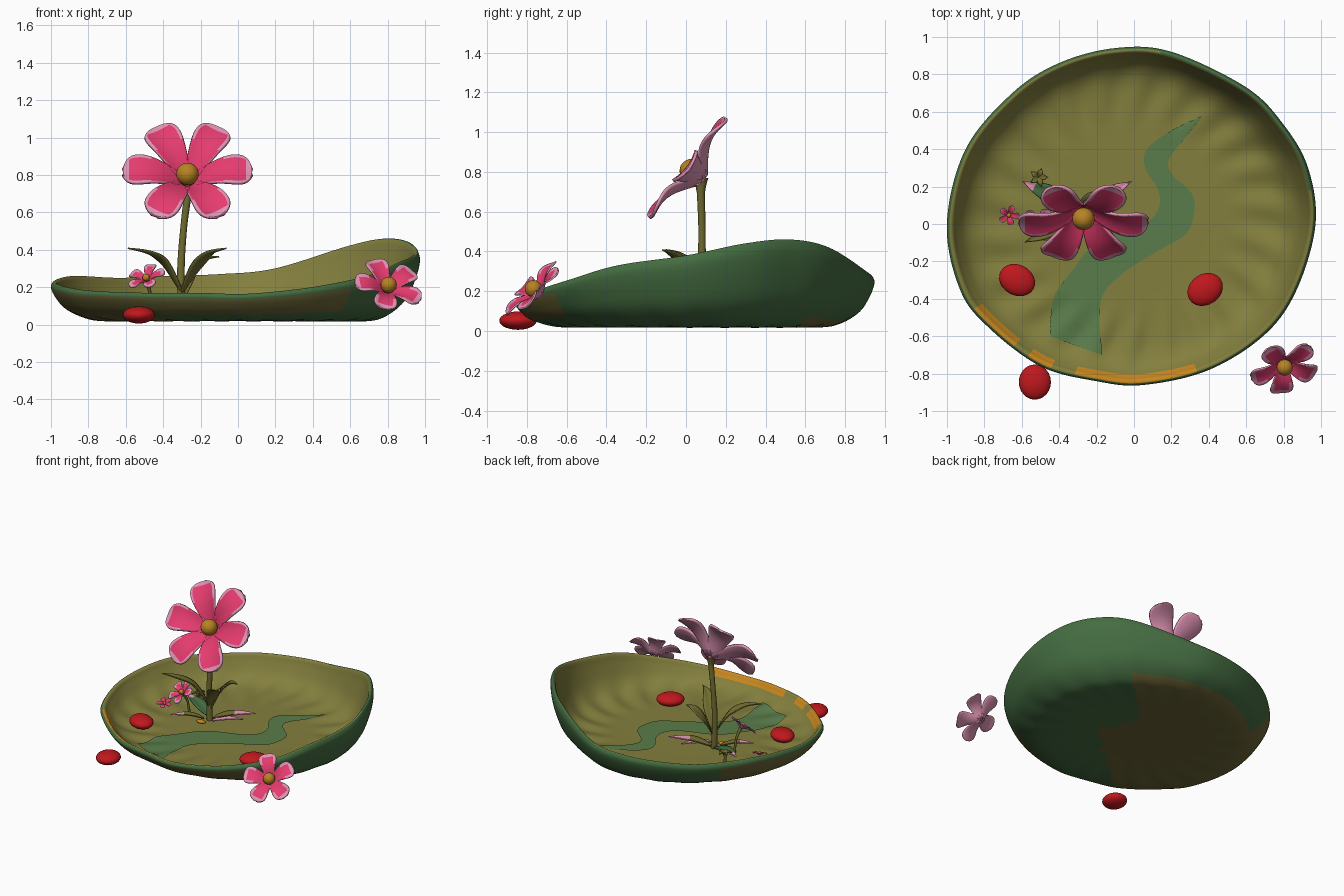
import bpy, bmesh
from math import sin, cos, pi, atan2, degrees, radians, sqrt
from mathutils import Vector, Matrix
from mathutils.bvhtree import BVHTree

cube = bpy.data.objects.get("Cube")
if cube:
    bpy.data.objects.remove(cube)


def material(name, *srgb):
    col = [(c / 255) ** 2.2 for c in srgb] + [1]
    m = bpy.data.materials.new(name)
    m.use_nodes = True
    m.diffuse_color = col
    m.node_tree.nodes["Principled BSDF"].inputs["Base Color"].default_value = col
    return m


OLIVE = material("olive", 130, 126, 64)
GREEN = material("leaf_green", 70, 108, 67)
BROWN = material("brown", 106, 100, 57)
ORANGE = material("orange", 198, 134, 36)
RIVER = material("river_green", 90, 123, 76)
PINK = material("hot_pink", 228, 62, 110)
PALE = material("pale_pink", 222, 146, 178)
RED = material("red", 190, 30, 34)
GOLD = material("gold", 182, 130, 40)
STEM = material("stem_olive", 112, 108, 52)


def make(name, verts, faces, mats, rule=None, thick=0):
    """Mesh object; rule(face number) gives the material slot."""
    me = bpy.data.meshes.new(name)
    me.from_pydata([tuple(v) for v in verts], [], faces)
    for m in mats:
        me.materials.append(m)
    for p in me.polygons:
        p.use_smooth = True
        p.material_index = rule(p.index) if rule else 0
    bm = bmesh.new()
    bm.from_mesh(me)
    bmesh.ops.remove_doubles(bm, verts=bm.verts, dist=0.0002)
    bm.to_mesh(me)
    bm.free()
    ob = bpy.data.objects.new(name, me)
    bpy.context.collection.objects.link(ob)
    if thick:
        mod = ob.modifiers.new("thickness", "SOLIDIFY")
        mod.thickness = thick
        mod.material_offset = mod.material_offset_rim = len(mats) - 1
    return ob


def spline(pts, n, closed=False):
    """Smooth curve through points, n samples per span."""
    pts = [Vector(p) for p in pts]
    count, out = len(pts), []
    get = lambda i: pts[i % count] if closed else pts[min(max(i, 0), count - 1)]
    for i in range(count if closed else count - 1):
        a, b, c, d = (get(i + k) for k in (-1, 0, 1, 2))
        for k in range(n):
            t = k / n
            out.append(b + (c - a) * t / 2 + (a * 2 - b * 5 + c * 4 - d) * t * t / 2
                       + (b * 3 - a - c * 3 + d) * t ** 3 / 2)
    return out if closed else out + [pts[-1]]


def grid(rows, cols, wrap=False):
    faces = []
    for i in range(rows - 1):
        for j in range(cols if wrap else cols - 1):
            k = (j + 1) % cols
            faces.append((i * cols + j, (i + 1) * cols + j, (i + 1) * cols + k, i * cols + k))
    return faces


# Leaf bowl: uneven rim swept through one section, outside to inside
RIM = [(.97, 0, .38), (.93, .3, .44), (.8, .53, .46), (.6, .73, .42), (.2, .92, .3), (-.1, .94, .27),
       (-.4, .86, .26), (-.65, .7, .25), (-.9, .4, .26), (-1, 0, .23), (-.93, -.35, .2), (-.78, -.55, .18),
       (-.5, -.76, .17), (-.2, -.84, .17), (.05, -.86, .165), (.4, -.78, .2), (.7, -.59, .26), (.87, -.35, .33)]
# section: share of radius, base height, share of rim height
FLOOR = .055
SECTION = [(0, .02, 0), (.4, .02, 0), (.7, .02, 0), (.82, .02, .08), (.92, .02, .3), (.975, .02, .6),
           (1, .02, .85), (.993, .02, .97), (.98, .04, 1), (.965, FLOOR, .95), (.945, FLOOR, .74),
           (.89, FLOOR, .34), (.8, FLOOR, .1), (.65, FLOOR, .02), (.4, FLOOR, 0), (0, FLOOR, 0)]
STEPS = 4
rim = spline(RIM, 12, True)
section = spline(SECTION, STEPS)
mid = Vector((0, .03))
verts = []
for s, base, h in section:
    for p in rim:
        xy = mid + (p.xy - mid) * s
        z = base + h * (p.z - base)
        if .55 < s < .95:
            a = atan2(p.y, p.x)
            z += (.009 if base > .04 else .003) * sin(22 * a + 7 * s) * sin(pi * (s - .55) / .4)
        verts.append((xy.x, xy.y, z))


def bowl_slot(f):
    ring, j = divmod(f, len(rim))
    h = section[ring].z
    a = degrees(atan2(rim[j].y, rim[j].x)) % 360
    lip = 8 if 10 < a < 80 else 7
    if ring >= lip * STEPS + 2:
        dash = 207 < a < 225 or 231 < a < 240 or 247 < a < 293
        return 3 if dash and ring < 10 * STEPS + 1 else 0
    if h < .1:
        x, y, z = verts[f]
        across, back = (y - x) / sqrt(2), (x + y) / sqrt(2)
        return 2 if across > (.05 if back > .1 else -.2) else 1
    return 2 if 140 < a < 235 and h < .85 or 235 <= a < 312 and .2 < h < .75 else 1


bowl = make("leaf_bowl", verts, [f[::-1] for f in grid(len(section), len(rim), True)],
            [OLIVE, GREEN, BROWN, ORANGE], bowl_slot)
bm = bmesh.new()
bm.from_mesh(bowl.data)
tree = BVHTree.FromBMesh(bm)
bm.free()


def ground(x, y):
    return tree.ray_cast(Vector((x, y, 2)), Vector((0, 0, -1)))[0].z


# Winding stream laid on the bowl floor
LEFT = [(.37, .58), (.2, .5), (.07, .4), (.06, .3), (.13, .18), (.13, .08), (.05, 0), (-.2, -.1),
        (-.33, -.25), (-.43, -.4), (-.45, -.6)]
RIGHT = [(.37, .58), (.29, .48), (.19, .35), (.2, .27), (.31, .16), (.32, .05), (.27, -.06), (.1, -.16),
         (-.08, -.28), (-.18, -.42), (-.17, -.7)]
verts = []
for a, b in zip(spline(LEFT, 8), spline(RIGHT, 8)):
    for k in range(13):
        p = a.lerp(b, k / 12)
        verts.append((p.x, p.y, ground(p.x, p.y) + .008))
make("stream", verts, grid(len(verts) // 13, 13), [RIVER])


def ball(name, loc, size, mat, turn=0):
    bpy.ops.mesh.primitive_uv_sphere_add(segments=24, ring_count=14, location=loc, rotation=(0, 0, turn))
    ob = bpy.context.object
    ob.name = name
    ob.scale = size
    ob.data.materials.append(mat)
    bpy.ops.object.shade_smooth()


# Red pebbles and a fallen bud on the floor
ball("pebble_front", (-.53, -.845, .052), (.086, .094, .046), RED)
for name, x, y, turn in (("pebble_right", -.625, -.3, -.5), ("pebble_left", .38, -.35, .6)):
    ball(name, (x, y, ground(x, y) + .035), (.1, .082, .045), RED, turn)
ball("fallen_bud", (-.32, 0, ground(-.32, 0) + .01), (.035, .022, .012), ORANGE)


def flower(name, loc, normal, radius, petals, start, core, wide, edge):
    n = Vector(normal).normalized()
    right = Vector((0, 0, 1)).cross(n).normalized()
    frame = Matrix((right, n.cross(right), n)).transposed()
    rows, cols = 15, 13
    verts, faces = [], []
    for k in range(petals):
        turn = Matrix.Rotation(radians(start) + k * 2 * pi / petals, 3, "Z")
        first = len(verts)
        faces += [[first + i for i in f] for f in grid(rows, cols)]
        for i in range(rows):
            t = sin(pi / 2 * i / (rows - 1))
            half = radius * wide * (.3 + .75 * t) * sqrt(max(0, 1 - t ** 6))
            for j in range(cols):
                w = 2 * j / (cols - 1) - 1
                lift = radius * (.13 * sin(pi * t) + .26 * t) + half * .3 * w * w * (1 - t * .5)
                p = Vector((radius * (.06 + .94 * t), half * w, lift))
                verts.append(Vector(loc) + frame @ (turn @ p))

    def slot(f):
        i, j = divmod(f % ((rows - 1) * (cols - 1)), cols - 1)
        side = min(j, cols - 2 - j) < edge and i > 4
        return 1 if side or i > rows - 5 - edge else 0
    make(name + "_petals", verts, faces, [PINK, PALE], slot, radius * .045)
    ball(name + "_centre", Vector(loc) + n * core * 1.1, (core,) * 3, GOLD)


flower("tall_flower", (-.27, .08, .765), (0, -.79, .61), .345, 6, 0, .06, .35, 1)
flower("corner_flower", (.795, -.735, .18), (.22, -.65, .65), .188, 5, 33, .043, .42, 2)
flower("small_flower", (-.485, .015, .235), (-.25, -.5, .7), .105, 5, 20, .02, .4, 3)
flower("tiny_flower", (-.67, .05, ground(-.67, .05) + .03), (.1, -.3, 1), .055, 5, 50, .012, .4, 1)


def tube(name, pts, radii, mat):
    path = spline(pts, 6)
    verts = []
    for i, p in enumerate(path):
        d = (path[min(i + 1, len(path) - 1)] - path[max(i - 1, 0)]).normalized()
        u = d.cross(Vector((0, 1, .1))).normalized()
        v = u.cross(d)
        t = i / (len(path) - 1) * (len(radii) - 1)
        k = min(int(t), len(radii) - 2)
        r = radii[k] + (radii[k + 1] - radii[k]) * (t - k)
        verts += [p + (u * cos(q * pi / 6) + v * sin(q * pi / 6)) * r for q in range(12)]
    make(name, verts, [f[::-1] for f in grid(len(path), 12, True)], [mat])


# Stems
tube("tall_stem", [(-.3, .08, .05), (-.305, .08, .3), (-.29, .08, .52), (-.27, .075, .69), (-.27, .075, .77)],
     [.022, .02, .018, .02, .038], STEM)
tube("small_stem", [(-.46, .06, .05), (-.47, .05, .16), (-.485, .015, .24)], [.01, .008, .014], STEM)
tube("sprout_stem", [(-.51, .25, .05), (-.515, .25, .1), (-.51, .25, .13)], [.012, .01, .012], STEM)


def leaf(name, pts, width, tip=2.0, mat=STEM):
    path = spline(pts, 8)
    verts, last = [], len(path) - 1
    for i, p in enumerate(path):
        d = path[min(i + 1, last)] - path[max(i - 1, 0)]
        side = d.cross(Vector((0, 0, 1))).normalized()
        t = i / last
        half = width * (.12 + .88 * sin(pi * t ** .9)) * (1 - t ** 6)
        verts += [p + side * half * w + Vector((0, 0, abs(w) * half * .35)) for w in (-1, -.5, 0, .5, 1)]
    make(name, verts, grid(len(path), 5), [mat, PALE],
         lambda f: 1 if f // 4 > tip * last else 0).modifiers.new("thickness", "SOLIDIFY").thickness = .008


# Raised leaves on the stem, then leaves lying on the floor with pale tips
leaf("leaf_right", [(-.3, .07, .16), (-.39, .02, .31), (-.48, -.05, .375), (-.59, -.1, .405)], .045)
leaf("leaf_left", [(-.3, .07, .16), (-.23, .02, .28), (-.15, -.06, .37), (-.06, -.12, .405)], .05)
leaf("leaf_back", [(-.29, .08, .14), (-.24, .12, .26), (-.17, .14, .34), (-.1, .14, .36)], .045)
leaf("floor_leaf_left", [(-.28, .09, .065), (-.16, .15, .1), (-.01, .23, .12)], .045, .55)
leaf("floor_leaf_right", [(-.32, .1, .065), (-.45, .16, .1), (-.6, .23, .12)], .05, .7, GREEN)
leaf("floor_leaf_front", [(-.33, .05, .065), (-.42, -.01, .09), (-.53, -.08, .09)], .03, .6)
leaf("fallen_petal", [(-.25, .04, .07), (-.18, .11, .075), (-.09, .19, .07)], .03, -1)
for k in range(5):
    a = k * 2 * pi / 5
    x, y = cos(a) * .05, sin(a) * .05
    leaf("sprout_leaf_%d" % (k + 1), [(-.51, .25, .12), (-.51 + x * .5, .25 + y * .5, .14),
                                      (-.51 + x, .25 + y, .135)], .016)
